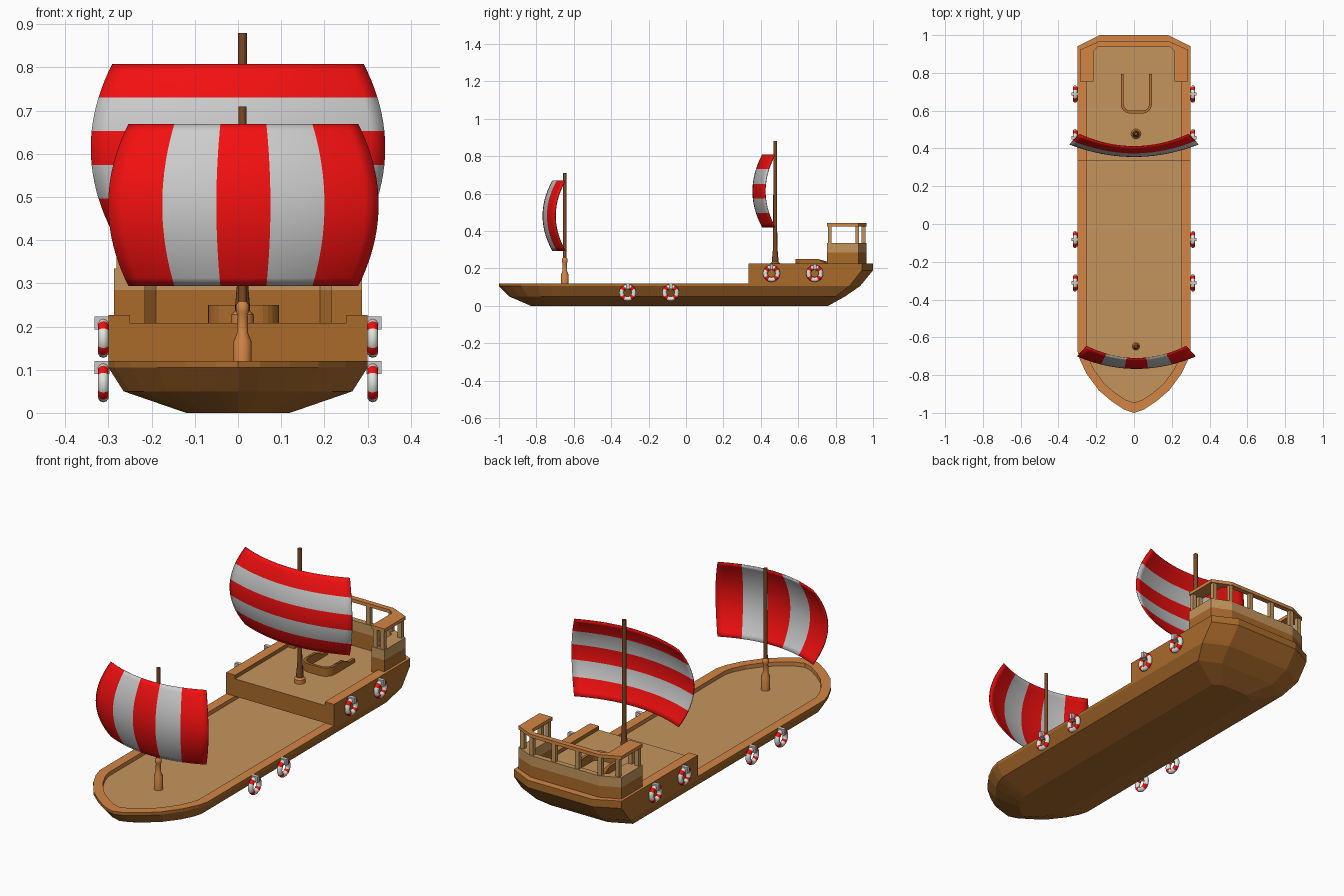
import bpy, bmesh, math
from mathutils import Vector

if "Cube" in bpy.data.objects:
    bpy.data.objects.remove(bpy.data.objects["Cube"])


def material(name, rgb):
    m = bpy.data.materials.new(name)
    m.diffuse_color = (*rgb, 1)
    m.use_nodes = True
    m.node_tree.nodes["Principled BSDF"].inputs["Base Color"].default_value = m.diffuse_color
    return m


WOOD = material("hull_wood", (0.40, 0.145, 0.024))
TRIM = material("trim_wood", (0.65, 0.235, 0.06))
DECK = material("deck_wood", (0.55, 0.30, 0.107))
MAST = material("mast_wood", (0.20, 0.065, 0.018))
RED = material("red", (0.9, 0.005, 0.005))
CLOTH = material("grey_cloth", (0.55, 0.55, 0.55))
WHITE = material("white", (0.75, 0.78, 0.72))


def finish(name, bm, mats, smooth=False):
    me = bpy.data.meshes.new(name)
    bmesh.ops.recalc_face_normals(bm, faces=bm.faces)
    bm.to_mesh(me)
    bm.free()
    ob = bpy.data.objects.new(name, me)
    bpy.context.collection.objects.link(ob)
    for m in mats:
        me.materials.append(m)
    if smooth:
        bpy.ops.object.select_all(action='DESELECT')
        ob.select_set(True)
        bpy.context.view_layer.objects.active = ob
        bpy.ops.object.shade_smooth_by_angle(angle=math.radians(40))
    return ob


def loft(name, rings, mats, bands=None, cap=0, smooth=False):
    """Skin a stack of (outline, z) rings; bands = material index per band."""
    bm = bmesh.new()
    loops = [[bm.verts.new((x, y, z)) for x, y in pts] for pts, z in rings]
    n = len(loops[0])
    for b, (lo, hi) in enumerate(zip(loops, loops[1:])):
        for i in range(n):
            j = (i + 1) % n
            f = bm.faces.new((lo[i], lo[j], hi[j], hi[i]))
            f.material_index = bands[b] if bands else 0
    bm.faces.new(loops[0][::-1])
    bm.faces.new(loops[-1]).material_index = cap
    return finish(name, bm, mats, smooth)


def prism(name, pts, z0, z1, mat):
    return loft(name, [(pts, z0), (pts, z1)], [mat])


def mirror(half):
    return half + [(-x, y) for x, y in reversed(half) if x > 1e-6]


def u_band(outer, inner):
    """U-shaped outline from the right halves of its outer and inner edges."""
    flip = lambda h: [(-x, y) for x, y in reversed(h)]
    return outer + flip(outer) + [(-x, y) for x, y in inner] + inner[::-1]


def box(name, center, size, mat):
    x, y, z = center
    a, b, c = (s / 2 for s in size)
    return prism(name, [(x - a, y - b), (x + a, y - b), (x + a, y + b), (x - a, y + b)],
                 z - c, z + c, mat)


# Main hull with pointed bow, chamfered stern and sunken deck
BOW = [(0, 0), (.17, .05), (.4, .19), (.62, .36), (.83, .62), (.95, .84), (1, 1)]


def hull_outline(w, bow, corner, stern, shoulder=-.67):
    half = [(u * w, bow + v * (shoulder - bow)) for u, v in BOW]
    return mirror(half + [(w, corner), (w * .6, stern)])


top = hull_outline(.3, -1, .885, .943)
inner = hull_outline(.252, -.945, .83, .89)
loft("hull", [(hull_outline(.12, -.83, .73, .76), 0),
              (hull_outline(.265, -.945, .80, .85), .05),
              (hull_outline(.3, -1, .872, .93), .105),
              (top, .12), (inner, .12), (inner, .1)],
     [WOOD, TRIM, DECK], [0, 0, 0, 1, 1], 2)


# Raised stern block and its rim
def stern_outline(corner, stern):
    return mirror([(.3, .335), (.3, corner), (.18, stern)])


loft("stern_block", [(stern_outline(.885, .943), .12), (stern_outline(.94, 1), .19),
                     (stern_outline(.94, 1), .208)], [WOOD, DECK], [0, 0], 1)
rim = u_band([(.3, .335), (.3, .94), (.18, 1)], [(.25, .335), (.25, .92), (.16, .96)])
loft("stern_rim", [(rim, .208), (rim, .227)], [WOOD, TRIM], [0], 1)

# Stern gallery: wall, lighter band, posts and handrail
gallery = u_band([(.287, .755), (.287, .922), (.19, .965)],
                 [(.215, .755), (.215, .915), (.19, .938)])
prism("gallery_wall", gallery, .205, .285, WOOD)
prism("gallery_band", gallery, .285, .335, DECK)
prism("gallery_handrail", gallery, .425, .442, TRIM)
for s in (-1, 1):
    for x, y in ((.27, .768), (.232, .768), (.265, .915), (.19, .949), (.065, .951)):
        box("gallery_post", (s * x, y, .38), (.022, .02, .092), DECK)

# Hatch surround: rounded U wall, open and sloping down at the back
CX = .0125


def hatch_half(w, front):
    r = .05 - (.082 - w)
    arc = [(w - r + r * math.sin(a), front + r - r * math.cos(a))
           for a in (math.radians(15 * k) for k in range(7))]
    return arc[::-1]


side = [.795, .75, .705]
hatch = u_band([(.082, y) for y in side] + hatch_half(.082, .585),
               [(.067, y) for y in side] + hatch_half(.067, .60))
ob = prism("hatch_surround", [(x + CX, y) for x, y in hatch], .2, .25, WOOD)
for v in ob.data.vertices:
    if v.co.z > .24 and v.co.y > .72:
        v.co.z = .226


# Masts: turned profiles of (radius, z)
def turned(name, y, profile, mat, sides=16):
    ring = [(math.cos(2 * math.pi * k / sides), math.sin(2 * math.pi * k / sides))
            for k in range(sides)]
    loft(name, [([(CX - .002 + r * c, y + r * s) for c, s in ring], z) for r, z in profile],
         [mat], smooth=True)


turned("front_mast", -.648, [(.012, .17), (.012, .2), (.009, .3), (.009, .71)], MAST)
turned("front_mast_base", -.648, [(.021, .095), (.021, .165), (.013, .185), (.012, .228),
                                  (.015, .235), (.015, .25), (.01, .257)], TRIM)
turned("rear_mast", .477, [(.018, .2), (.017, .25), (.011, .32), (.010, .88)], MAST)
turned("rear_mast_base", .477, [(.026, .2), (.026, .228), (.018, .236)], TRIM)


# Billowing striped sails
def sail(name, cx, y0, z0, z1, w_end, w_mid, vertical, n=20):
    bm = bmesh.new()
    grid = []
    for j in range(n + 1):
        v = 2 * j / n - 1
        hw = w_end + (w_mid - w_end) * (1 - v * v)
        row = []
        for i in range(n + 1):
            u = 2 * i / n - 1
            y = y0 - .065 * (1 - u * u) - .052 * (1 - v * v)
            row.append(bm.verts.new((cx + u * hw, y, (z0 + z1) / 2 + v * (z1 - z0) / 2)))
        grid.append(row)
    for j in range(n):
        for i in range(n):
            f = bm.faces.new((grid[j][i], grid[j][i + 1], grid[j + 1][i + 1], grid[j + 1][i]))
            f.material_index = ((i if vertical else j) * 5 // n) % 2
    ob = finish(name, bm, [RED, CLOTH], True)
    mod = ob.modifiers.new("thickness", 'SOLIDIFY')
    mod.thickness = .006
    mod.offset = 0


sail("front_sail", CX, -.647, .295, .668, .265, .312, True)
sail("rear_sail", 0, .475, .42, .807, .29, .34, False)


# Life rings with hanging brackets on both sides
def life_ring(x, y, z):
    bpy.ops.mesh.primitive_torus_add(location=(x, y, z), rotation=(0, math.pi / 2, 0),
                                     major_radius=.033, minor_radius=.0125,
                                     major_segments=24, minor_segments=10)
    ob = bpy.context.object
    ob.name = "life_ring"
    for m in (WHITE, RED):
        ob.data.materials.append(m)
    for f in ob.data.polygons:
        a = math.atan2(f.center.y, f.center.x)
        f.material_index = int(abs(math.sin(2 * a)) > .8)
    bpy.ops.object.shade_smooth_by_angle(angle=math.radians(40))
    s = math.copysign(1, x)
    box("ring_bracket", (s * .315, y, z + .035), (.034, .018, .03), CLOTH)


for s in (-1, 1):
    for y, z in ((-.312, .07), (-.082, .07), (.457, .173), (.688, .173)):
        life_ring(s * .312, y, z)
